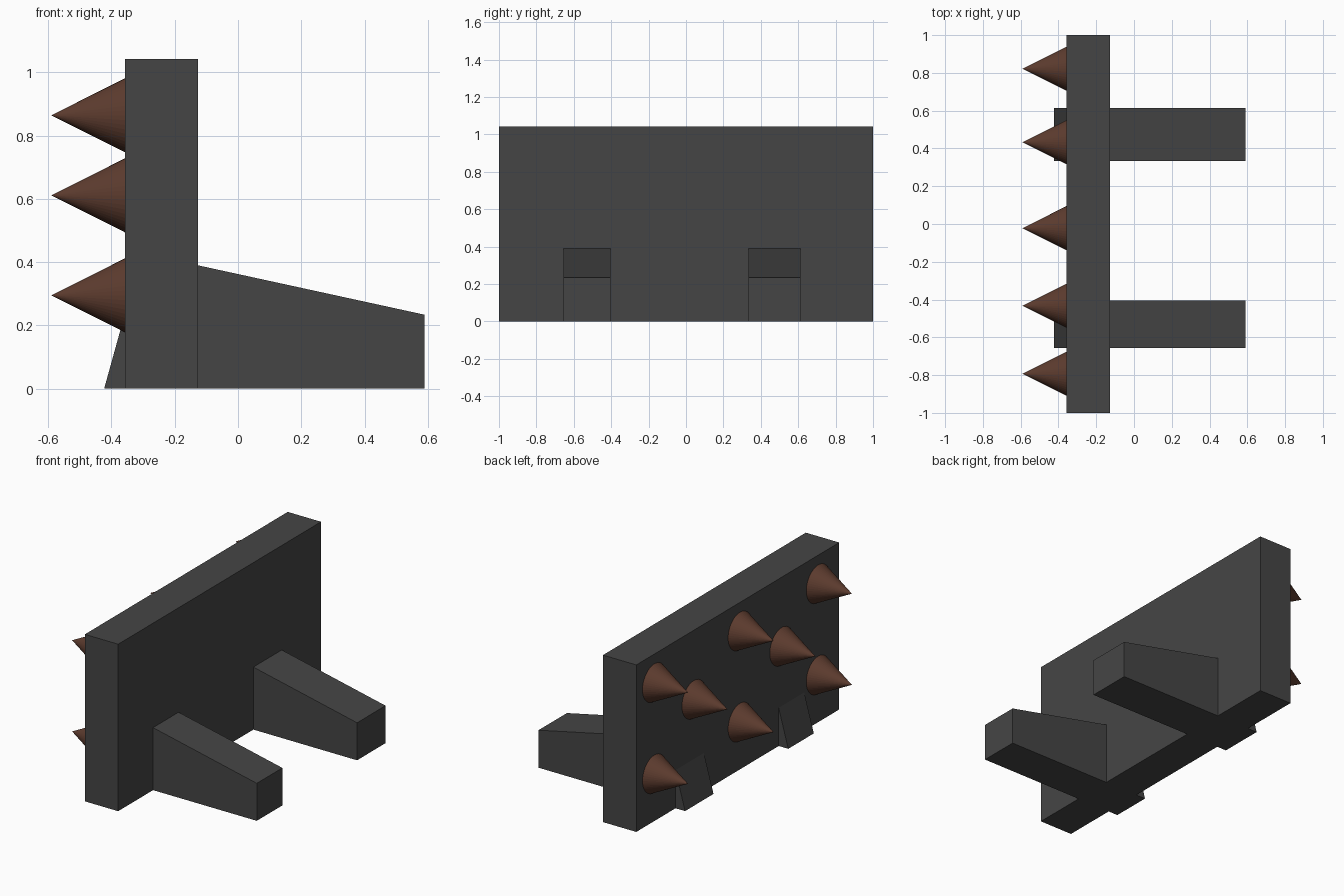
import bpy, bmesh, math
from mathutils import Matrix

if "Cube" in bpy.data.objects:
    bpy.data.objects.remove(bpy.data.objects["Cube"])


def material(name, color):
    m = bpy.data.materials.new(name)
    m.diffuse_color = color
    m.use_nodes = True
    m.node_tree.nodes["Principled BSDF"].inputs["Base Color"].default_value = m.diffuse_color
    return m


dark = material("dark_grey", (0.06, 0.06, 0.06, 1))
brown = material("brown", (0.11, 0.045, 0.028, 1))


def prism(name, profile, y0, y1):
    """Extrude an XZ profile along y."""
    bm = bmesh.new()
    face = bm.faces.new([bm.verts.new((x, y0, z)) for x, z in profile])
    ext = bmesh.ops.extrude_face_region(bm, geom=[face])
    verts = [g for g in ext["geom"] if isinstance(g, bmesh.types.BMVert)]
    bmesh.ops.translate(bm, verts=verts, vec=(0, y1 - y0, 0))
    bmesh.ops.recalc_face_normals(bm, faces=bm.faces)
    return finish(name, bm, dark)


def finish(name, bm, mat):
    me = bpy.data.meshes.new(name)
    bm.to_mesh(me)
    bm.free()
    me.materials.append(mat)
    ob = bpy.data.objects.new(name, me)
    bpy.context.collection.objects.link(ob)
    return ob


BACK, FRONT = -0.357, -0.127

# Upright wall slab
wall = prism("wall", [(BACK, 0), (FRONT, 0), (FRONT, 1.042), (BACK, 1.042)], -1, 1)

# Feet: long tapered brace on one side, short wedge toe on the other, fused to the wall
foot_profile = [(-0.423, 0), (0.589, 0), (0.589, 0.234), (FRONT, 0.39), (BACK, 0.238)]
for y0, y1 in ((0.333, 0.613), (-0.656, -0.404)):
    foot = prism("foot", foot_profile, y0, y1)
    mod = wall.modifiers.new("foot_union", 'BOOLEAN')
    mod.operation = 'UNION'
    mod.solver = 'EXACT'
    mod.object = foot
    bpy.context.view_layer.objects.active = wall
    bpy.ops.object.modifier_apply(modifier=mod.name)
    bpy.data.objects.remove(foot)

# Spikes: cones pointing to -x, in three rows
rows = {0.864: (0.822, -0.022, -0.793),
        0.611: (0.433, -0.433),
        0.295: (0.822, -0.022, -0.793)}
LENGTH, RADIUS = 0.233, 0.117
for z, ys in rows.items():
    for y in ys:
        bm = bmesh.new()
        bmesh.ops.create_cone(
            bm, cap_ends=True, segments=48, radius1=RADIUS, radius2=0, depth=LENGTH,
            matrix=Matrix.Translation((BACK - LENGTH / 2, y, z))
            @ Matrix.Rotation(-math.pi / 2, 4, 'Y'))
        finish("spike", bm, brown)
